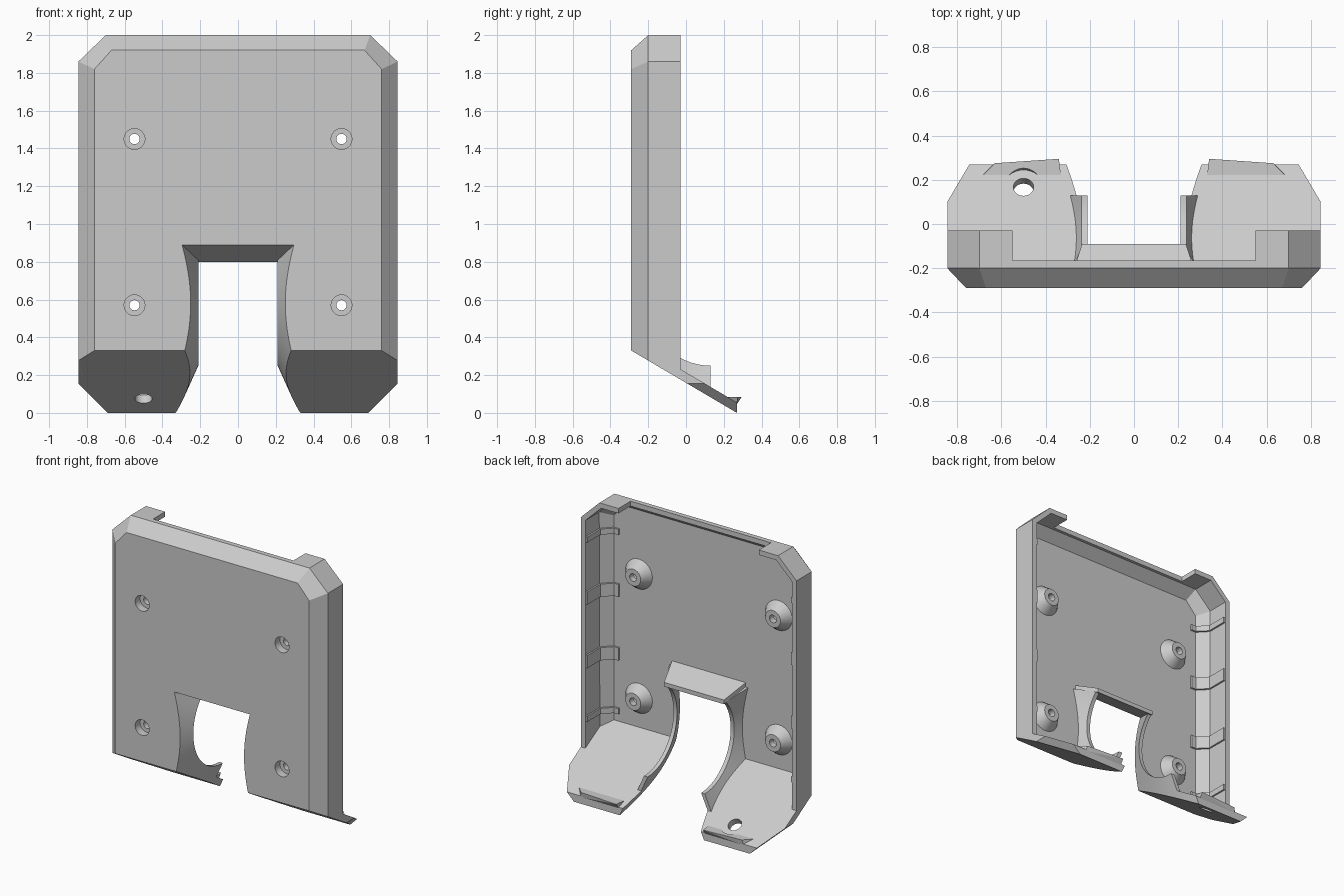
import bpy, bmesh, math
from mathutils import Matrix, Vector

if "Cube" in bpy.data.objects:
    bpy.data.objects.remove(bpy.data.objects["Cube"])

SLOPE = 0.33 / 0.56                 # fall of the foot plate
FRONT, PLATE_T, WALL = -0.29, 0.055, 0.035
CY, CZ, R0, X0, FLARE = 0.13, 0.58, 0.33, 0.21, 0.45   # conical opening


def floor_z(y):
    return 0.33 - SLOPE * (y - FRONT)


def cone_x(r):
    return X0 + FLARE * (r - R0)


def finish(name, bm, smooth=True):
    bmesh.ops.recalc_face_normals(bm, faces=bm.faces)
    me = bpy.data.meshes.new(name)
    bm.to_mesh(me)
    bm.free()
    ob = bpy.data.objects.new(name, me)
    bpy.context.collection.objects.link(ob)
    if smooth:
        activate(ob)
        bpy.ops.object.shade_smooth_by_angle(angle=math.radians(25))
    return ob


def activate(ob):
    bpy.ops.object.select_all(action='DESELECT')
    ob.select_set(True)
    bpy.context.view_layer.objects.active = ob


def apply_mod(ob, kind, **settings):
    mod = ob.modifiers.new(kind.title(), kind)
    for key, value in settings.items():
        setattr(mod, key, value)
    activate(ob)
    bpy.ops.object.modifier_apply(modifier=mod.name)


def cut(ob, cutter):
    apply_mod(ob, 'BOOLEAN', object=cutter, operation='DIFFERENCE', solver='EXACT')


def hull(name, pts):
    bm = bmesh.new()
    for p in pts:
        bm.verts.new(p)
    bmesh.ops.convex_hull(bm, input=bm.verts)
    return finish(name, bm, False)


def prism(name, pts, vec):
    bm = bmesh.new()
    face = bm.faces.new([bm.verts.new(p) for p in pts])
    res = bmesh.ops.extrude_face_region(bm, geom=[face])
    bmesh.ops.translate(bm, vec=vec, verts=[v for v in res["geom"] if isinstance(v, bmesh.types.BMVert)])
    return finish(name, bm, False)


def lathe_mesh(profile, matrix, segs, closed):
    bm = bmesh.new()
    rings = [[bm.verts.new((r * math.cos(a), r * math.sin(a), h)) for r, h in profile]
             for a in (2 * math.pi * i / segs for i in range(segs))]
    n = len(profile)
    for i in range(segs):
        a, b = rings[i], rings[(i + 1) % segs]
        for j in range(n if closed else n - 1):
            k = (j + 1) % n
            bm.faces.new((a[j], b[j], b[k], a[k]))
    bmesh.ops.remove_doubles(bm, verts=bm.verts, dist=1e-5)
    bm.transform(matrix)
    return bm


def rod(name, r, length, matrix):
    profile = [(0, -length / 2), (r, -length / 2), (r, length / 2), (0, length / 2)]
    return finish(name, lathe_mesh(profile, matrix, 32, False))


# cover shell: bevelled open-backed tray
bm = bmesh.new()
loops = []
for y, w, shoulder, cx, top in ((FRONT, 0.76, 1.82, 0.67, 1.92),
                                (-0.2, 0.845, 1.86, 0.70, 2.0),
                                (-0.03, 0.845, 1.86, 0.70, 2.0)):
    half = [(w, floor_z(y)), (w, shoulder), (cx, top)]
    path = half + [(-x, z) for x, z in reversed(half)]
    loops.append([bm.verts.new((x, y, z)) for x, z in path])
bm.faces.new(loops[0])
for a, b in zip(loops, loops[1:]):
    for i in range(5):
        bm.faces.new((a[i], b[i], b[i + 1], a[i + 1]))
bmesh.ops.recalc_face_normals(bm, faces=bm.faces)
if loops[0][0].link_faces[0].normal.y > 0:
    bmesh.ops.reverse_faces(bm, faces=bm.faces)
me = bpy.data.meshes.new("cover_shell")
bm.to_mesh(me)
bm.free()
shell = bpy.data.objects.new("cover_shell", me)
bpy.context.collection.objects.link(shell)
apply_mod(shell, 'SOLIDIFY', thickness=WALL, offset=-1, use_even_offset=True)

# sloped foot plate with chamfered outer corners
side = [(0.76, FRONT), (0.845, -0.2), (0.845, 0.27)]
outline = side + [(-x, y) for x, y in reversed(side)]
foot = prism("foot_plate", [(x, y, floor_z(y)) for x, y in outline], (0, 0, PLATE_T))
bm = bmesh.new()
bm.from_mesh(foot.data)
for s in (1, -1):
    res = bmesh.ops.bisect_plane(bm, geom=bm.verts[:] + bm.edges[:] + bm.faces[:],
                                 plane_co=(0.69 * s, 0, 0), plane_no=(s, 0, -1), clear_outer=True)
    bmesh.ops.edgeloop_fill(bm, edges=[e for e in res["geom_cut"] if isinstance(e, bmesh.types.BMEdge)])
bmesh.ops.recalc_face_normals(bm, faces=bm.faces)
bm.to_mesh(foot.data)
bm.free()

# flared opening cut through shell and foot
ramp_a, ramp_b = (FRONT, 0.89), (-0.09, 0.80)
spin_x = Matrix.Translation((0, CY, CZ)) @ Matrix.Rotation(math.pi / 2, 4, 'Y')
spool = [(0, -cone_x(0)), (0.8, -cone_x(0.8)), (0.8, cone_x(0.8)), (0, cone_x(0))]
bm = lathe_mesh(spool, spin_x, 128, False)
res = bmesh.ops.bisect_plane(bm, geom=bm.verts[:] + bm.edges[:] + bm.faces[:],
                             plane_co=(0, *ramp_a), plane_no=(0, 0.09, 0.2), clear_outer=True)
bmesh.ops.edgeloop_fill(bm, edges=[e for e in res["geom_cut"] if isinstance(e, bmesh.types.BMEdge)])
opening = finish("opening_cutter", bm)
cut(shell, opening)
cut(foot, opening)

# gap in the top wall between the corner tabs
gap = hull("gap_cutter", [(x, y, z) for x in (-0.55, 0.55) for y in (-0.165, 0.1) for z in (1.93, 2.1)])
cut(shell, gap)
cutters = [opening, gap]

# screw bosses with recessed heads
boss = [(0.055, -0.288), (0.055, -0.235), (0.027, -0.235), (0.027, -0.19), (0.06, -0.19), (0.11, -0.262), (0.11, -0.288)]
for s, side_name in ((1, "left"), (-1, "right")):
    for z, level in ((0.57, "lower"), (1.45, "upper")):
        turn = Matrix.Translation((0.548 * s, 0, z)) @ Matrix.Rotation(-math.pi / 2, 4, 'X')
        drill = rod("screw_cutter", 0.055, 0.2, Matrix.Translation((0, FRONT, 0)) @ turn)
        cut(shell, drill)
        cutters.append(drill)
        finish(f"{side_name}_{level}_boss", lathe_mesh(boss, turn, 32, True))

# conical lips beside the opening
def reach(a):
    dy, dz = math.cos(a), math.sin(a)
    hits = [(FRONT - CY) / dy if dy < -1e-4 else 9]
    fall = dz + SLOPE * dy
    if fall < 0:
        hits.append((floor_z(CY) - CZ) / fall)
    climb = 0.09 * dy + 0.2 * dz
    if climb > 0:
        hits.append((0.09 * (FRONT - CY) + 0.2 * (ramp_a[1] - CZ)) / climb)
    return max(R0 + 0.002, min(hits))


for s, side_name in ((1, "left"), (-1, "right")):
    bm = bmesh.new()
    strips = []
    for i in range(61):
        a = math.radians(135 + 135 * i / 60)
        strips.append([bm.verts.new((s * cone_x(r), CY + r * math.cos(a), CZ + r * math.sin(a)))
                       for r in (R0, reach(a))])
    faces = [bm.faces.new((a[0], a[1], b[1], b[0])) for a, b in zip(strips, strips[1:])]
    res = bmesh.ops.extrude_face_region(bm, geom=faces)
    bmesh.ops.translate(bm, vec=(0.028 * s, 0, 0),
                        verts=[v for v in res["geom"] if isinstance(v, bmesh.types.BMVert)])
    finish(f"{side_name}_lip", bm)

# sloped wall over the opening
prism("opening_ramp", [(-0.30, *ramp_a), (0.30, *ramp_a), (0.235, *ramp_b), (-0.235, *ramp_b)], (0, 0, 0.03))

# thin bands inside the side walls
band = [(0.82, -0.035), (0.82, -0.19), (0.74, -0.265), (0.70, -0.265),
        (0.70, -0.243), (0.735, -0.243), (0.798, -0.18), (0.798, -0.035)]
for s, side_name in ((1, "left"), (-1, "right")):
    for i, (z, h) in enumerate(((0.42, 0.04), (0.80, 0.09), (1.25, 0.09), (1.69, 0.04))):
        prism(f"{side_name}_band_{i + 1}", [(s * x, y, z) for x, y in band], (0, 0, h))

# wedge stops along the rear edge, and the cable hole
wedges = []
for s, side_name in ((1, "left"), (-1, "right")):
    top = [(0.33, 0.215), (0.69, 0.215), (0.63, 0.275), (0.34, 0.295)]
    base = [(0.33, 0.215), (0.69, 0.215), (0.64, 0.268), (0.34, 0.268)]
    wedges.append(hull(f"{side_name}_wedge", [(s * x, y, 0.084) for x, y in top]
                       + [(s * x, y, 0.045) for x, y in base]))
tilt = Matrix.Translation((-0.5, 0.155, floor_z(0.155) + PLATE_T / 2)) @ Matrix.Rotation(-math.atan(SLOPE), 4, 'X')
hole = rod("cable_hole_cutter", 0.046, 0.3, tilt)
clearance = rod("clearance_cutter", 0.09, 0.4, tilt)
cut(foot, hole)
cut(wedges[1], clearance)

for ob in cutters + [hole, clearance]:
    bpy.data.objects.remove(ob)
for ob in (shell, foot):
    activate(ob)
    bpy.ops.object.shade_smooth_by_angle(angle=math.radians(25))
